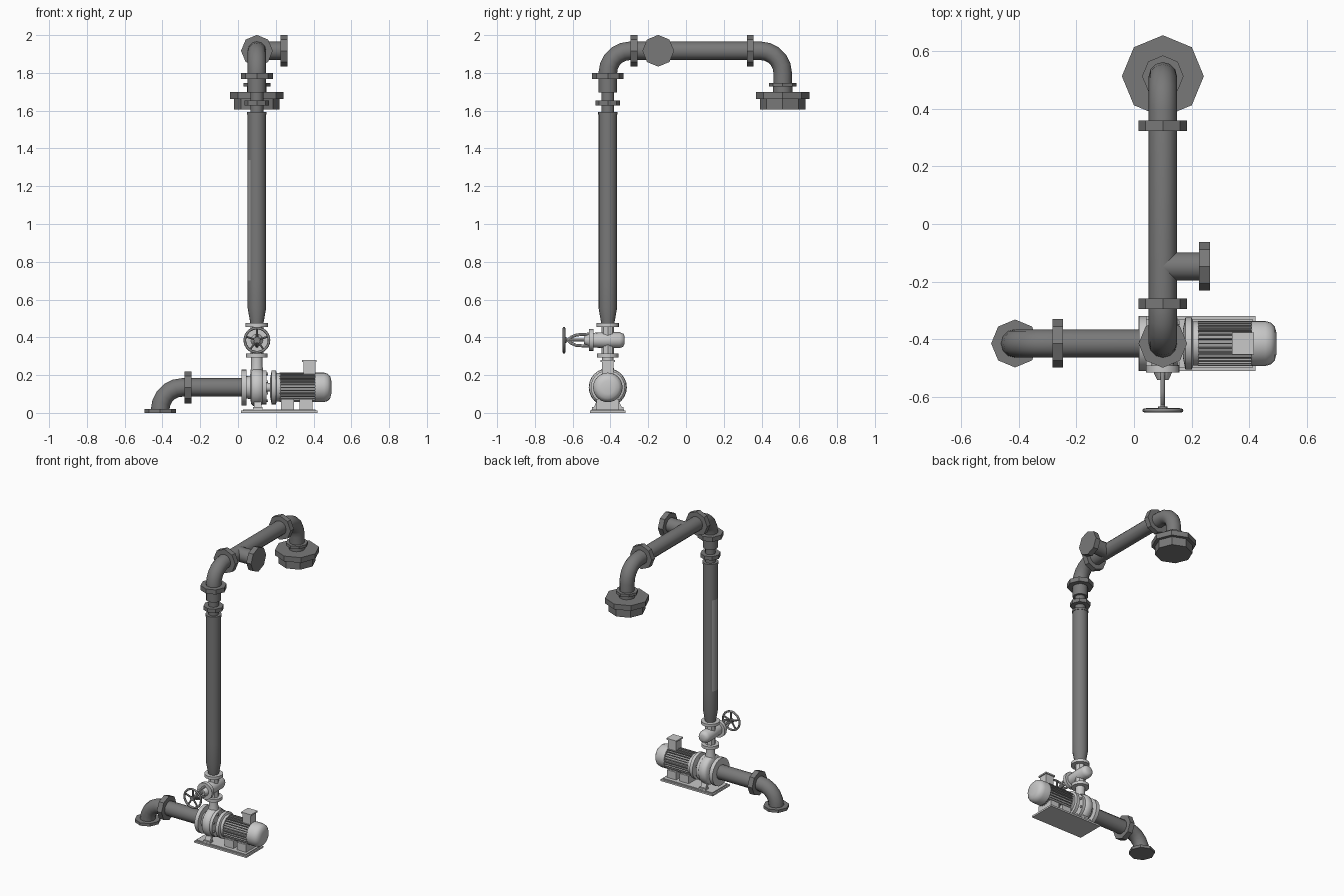
import bpy, bmesh, math
from math import pi, sin, cos, radians
from mathutils import Vector, Matrix

cube = bpy.data.objects.get("Cube")
if cube:
    bpy.data.objects.remove(cube, do_unlink=True)


def material(name, v):
    m = bpy.data.materials.new(name)
    m.use_nodes = True
    m.diffuse_color = (v, v, v, 1)
    m.node_tree.nodes["Principled BSDF"].inputs["Base Color"].default_value = (v, v, v, 1)
    return m


PIPE = material("dark pipe grey", 0.19)
PUMP = material("light pump grey", 0.58)
MOTOR = material("motor grey", 0.36)
WHEEL = material("handwheel grey", 0.24)
PLATE = material("gauge strip grey", 0.36)

X, Y = 0.10, -0.414      # riser position
ZP = 0.135               # pump shaft height
ZT = 1.917               # overhead pipe height
YH = 0.512               # outlet head position
XI = -0.412              # inlet position
R, RF, BEND = 0.049, 0.084, 0.118


def finish(name, bm, mat):
    bmesh.ops.recalc_face_normals(bm, faces=bm.faces)
    mesh = bpy.data.meshes.new(name)
    bm.to_mesh(mesh)
    bm.free()
    mesh.materials.append(mat)
    ob = bpy.data.objects.new(name, mesh)
    bpy.context.collection.objects.link(ob)
    bpy.ops.object.select_all(action='DESELECT')
    ob.select_set(True)
    bpy.context.view_layer.objects.active = ob
    bpy.ops.object.shade_smooth_by_angle(angle=radians(40))
    return ob


def skin(name, rings, mat):
    """Bridge a row of point rings and cap both ends."""
    bm = bmesh.new()
    loops = [[bm.verts.new(p) for p in ring] for ring in rings]
    n = len(loops[0])
    for a, b in zip(loops, loops[1:]):
        for i in range(n):
            j = (i + 1) % n
            bm.faces.new((a[i], a[j], b[j], b[i]))
    bm.faces.new(loops[0])
    bm.faces.new(loops[-1])
    return finish(name, bm, mat)


def lathe(name, axis, centre, profile, mat, sides=16):
    """Turn (radius, offset) pairs about an axis through centre."""
    rings = []
    for r, t in profile:
        ring = []
        for i in range(sides):
            a, b = r * cos(2 * pi * i / sides), r * sin(2 * pi * i / sides)
            p = {'x': (t, a, b), 'y': (b, t, a), 'z': (a, b, t)}[axis]
            ring.append(Vector(p) + Vector(centre))
        rings.append(ring)
    return skin(name, rings, mat)


def disc(name, axis, centre, r, t0, t1, mat, sides=8):
    return lathe(name, axis, centre, [(r, t0), (r, t1)], mat, sides)


def sweep(name, points, normal, r, mat, sides=12):
    """Sweep a round section along a planar path."""
    pts = [Vector(p) for p in points]
    n = Vector(normal)
    rings = []
    for i, p in enumerate(pts):
        t = (pts[min(i + 1, len(pts) - 1)] - pts[max(i - 1, 0)]).normalized()
        s = n.cross(t)
        rings.append([p + r * (n * cos(2 * pi * k / sides) + s * sin(2 * pi * k / sides))
                      for k in range(sides)])
    return skin(name, rings, mat)


def bend(corner, d_in, d_out, r, steps=5):
    """Quarter bend that rounds off a corner."""
    c, a, b = Vector(corner), Vector(d_in), Vector(d_out)
    hub = c - a * r + b * r
    return [hub - b * r * cos(pi / 2 * i / steps) + a * r * sin(pi / 2 * i / steps)
            for i in range(steps + 1)]


def box(name, centre, size, mat, turn=0):
    bm = bmesh.new()
    m = Matrix.Translation(centre) @ Matrix.Rotation(turn, 4, 'X') @ Matrix.Diagonal((*size, 1))
    bmesh.ops.create_cube(bm, size=1, matrix=m)
    return finish(name, bm, mat)


# Inlet pipe with elbow and flanges
sweep("inlet_pipe", [(0.03, Y, ZP)] + bend((XI, Y, ZP), (-1, 0, 0), (0, 0, -1), BEND)
      + [(XI, Y, 0.005)], (0, 1, 0), R, PIPE)
disc("inlet_foot_flange", 'z', (XI, Y, 0), 0.083, 0, 0.02, PIPE)
disc("inlet_joint_flange", 'x', (0, Y, ZP), RF, -0.283, -0.246, PIPE)

# Riser, with a lighter strip on its left-hand faces
riser = lathe("riser", 'z', (X, Y, 0), [(0.034, 0.47), (R, 0.555), (R, 0.70), (R, 1.34),
                                        (R, 1.585)], PIPE)
riser.data.materials.append(PLATE)
for f in riser.data.polygons:
    if f.normal.x < -0.75 and 0.70 < f.center.z < 1.34:
        f.material_index = 1
disc("riser_cap", 'z', (X, Y, 0), 0.052, 1.58, 1.594, PIPE, 16)
disc("riser_neck", 'z', (X, Y, 0), 0.034, 1.59, 1.72, PIPE, 12)
disc("neck_flange", 'z', (X, Y, 0), 0.065, 1.628, 1.655, PIPE)
disc("riser_collar", 'z', (X, Y, 0), R, 1.695, 1.78, PIPE, 12)
disc("riser_top_flange", 'z', (X, Y, 0), RF, 1.768, 1.80, PIPE)

# Overhead pipe with both elbows, flanges and a side branch
sweep("overhead_pipe", [(X, Y, 1.78)] + bend((X, Y, ZT), (0, 0, 1), (0, 1, 0), BEND)
      + bend((X, YH, ZT), (0, 1, 0), (0, 0, -1), BEND) + [(X, YH, 1.73)],
      (1, 0, 0), R, PIPE)
for name, y in (("overhead_near_flange", -0.294), ("overhead_far_flange", 0.322)):
    disc(name, 'y', (X, y, ZT), RF, 0, 0.036, PIPE)
branch = (0, -0.147, ZT)
disc("branch_pipe", 'x', branch, R, X, 0.23, PIPE, 12)
disc("branch_flange", 'x', branch, RF, 0.226, 0.263, PIPE)

# Outlet head
head = (X, YH, 0)
disc("outlet_small_flange", 'z', head, 0.072, 1.727, 1.746, PIPE)
disc("outlet_collar", 'z', head, 0.052, 1.69, 1.73, PIPE, 12)
disc("outlet_plate", 'z', head, 0.142, 1.663, 1.70, PIPE)
disc("outlet_drum", 'z', head, 0.12, 1.605, 1.665, PIPE)

# Gate valve
ZV = 0.385
disc("valve_lower_flange", 'z', (X, Y, 0), 0.057, 0.294, 0.315, PUMP, 16)
disc("valve_upper_flange", 'z', (X, Y, 0), 0.06, 0.455, 0.475, PUMP, 16)
disc("valve_neck", 'z', (X, Y, 0), 0.034, 0.30, 0.46, PUMP)
lathe("valve_body", 'y', (X, 0, ZV), [(0.038, -0.50), (0.042, -0.44), (0.042, -0.35),
                                      (0.034, -0.332), (0.02, -0.325)], PUMP)
disc("valve_bonnet", 'y', (X, 0, ZV), 0.058, -0.514, -0.49, PUMP, 16)
lathe("bonnet_hub", 'y', (X, 0, ZV), [(0.02, -0.54), (0.034, -0.51)], PUMP, 12)
for side, s in (("upper", 1), ("lower", -1)):
    sweep(side + "_yoke_arm", [(X, -0.51, ZV + s * 0.032), (X, -0.58, ZV + s * 0.028),
                               (X, -0.61, ZV + s * 0.015), (X, -0.625, ZV)],
          (1, 0, 0), 0.008, PUMP, 8)
disc("valve_stem", 'y', (X, 0, ZV), 0.008, -0.652, -0.51, PUMP, 8)
disc("handwheel_hub", 'y', (X, 0, ZV), 0.016, -0.654, -0.632, WHEEL, 12)
bpy.ops.mesh.primitive_torus_add(location=(X, -0.646, ZV), rotation=(pi / 2, 0, 0),
                                 major_radius=0.064, minor_radius=0.007,
                                 major_segments=28, minor_segments=8)
rim = bpy.context.object
rim.name = "handwheel_rim"
rim.data.materials.append(WHEEL)
bpy.ops.object.shade_smooth_by_angle(angle=radians(60))
for i in range(5):
    a = pi / 2 + i * 2 * pi / 5
    d = Vector((cos(a), 0, sin(a)))
    c = Vector((X, -0.644, ZV))
    sweep("handwheel_spoke", [c + d * 0.01, c + d * 0.062], (0, 1, 0), 0.006, WHEEL, 6)

# Pump casing, discharge neck and feet
shaft = (0, Y, ZP)
disc("suction_flange", 'x', shaft, 0.095, 0.018, 0.044, PUMP, 24)
lathe("pump_volute", 'x', shaft, [(0.058, 0.04), (0.062, 0.065), (0.088, 0.07), (0.098, 0.08),
                                  (0.101, 0.10), (0.098, 0.122), (0.088, 0.132)], PUMP, 24)
disc("casing_cover", 'x', shaft, 0.09, 0.13, 0.15, PUMP, 24)
lathe("discharge_neck", 'z', (X, Y, 0), [(0.036, 0.20), (0.03, 0.25), (0.03, 0.30)], PUMP)
disc("pump_shaft", 'x', shaft, 0.022, 0.14, 0.19, PUMP, 12)
for i in range(8):
    a = i * pi / 4 + pi / 8
    disc("cover_bolt", 'x', (0, Y + 0.077 * cos(a), ZP + 0.077 * sin(a)), 0.008,
         0.148, 0.158, PUMP, 6)
for side, s in (("back", 1), ("front", -1)):
    box(side + "_pump_leg", (0.105, Y + s * 0.056, 0.043), (0.04, 0.022, 0.065), PUMP, s * 0.4)
    box(side + "_pump_foot", (0.105, Y + s * 0.066, 0.024), (0.05, 0.036, 0.012), PUMP)

# Motor with cooling fins, end bell and feet
lathe("motor_front_flange", 'x', shaft, [(0.05, 0.17), (0.09, 0.178), (0.09, 0.20),
                                         (0.076, 0.205), (0.076, 0.224)], PUMP, 24)
disc("motor_core", 'x', shaft, 0.068, 0.21, 0.415, MOTOR, 24)
for i in range(28):
    a = i * 2 * pi / 28
    box("cooling_fin", (0.316, Y - sin(a) * 0.07, ZP + cos(a) * 0.07),
        (0.19, 0.005, 0.016), MOTOR, a)
lathe("motor_end_bell", 'x', shaft, [(0.078, 0.408), (0.078, 0.455), (0.072, 0.475),
                                     (0.058, 0.488), (0.035, 0.494)], PUMP, 24)
for x in (0.262, 0.36):
    box("motor_foot", (x, Y, 0.045), (0.07, 0.12, 0.055), PUMP)

# Terminal box on the motor
box("terminal_box", (0.378, Y, 0.24), (0.062, 0.062, 0.07), PUMP)
box("terminal_box_lid", (0.378, Y, 0.275), (0.076, 0.076, 0.01), PUMP)

# Base plate under pump and motor
box("base_plate", (0.218, Y, 0.006), (0.405, 0.19, 0.012), PUMP)
box("base_plate_top", (0.218, Y, 0.015), (0.385, 0.17, 0.008), PUMP)
